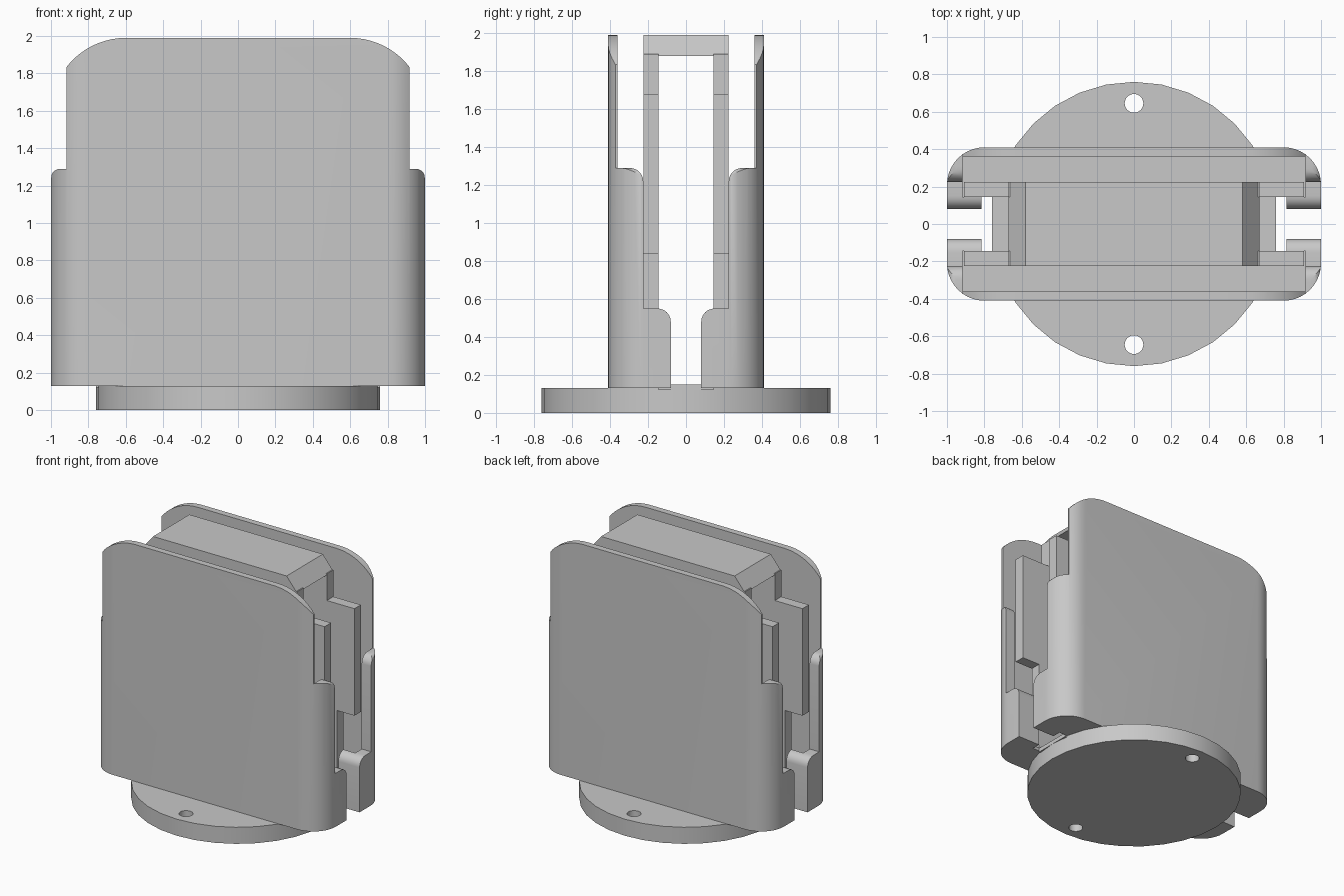
import bpy, bmesh
from math import sin, cos, radians, pi
from mathutils import Matrix

cube = bpy.data.objects.get("Cube")
if cube:
    bpy.data.objects.remove(cube, do_unlink=True)

grey = bpy.data.materials.new("light_grey")
grey.use_nodes = True
grey.diffuse_color = (0.58, 0.58, 0.58, 1)
grey.node_tree.nodes["Principled BSDF"].inputs["Base Color"].default_value = grey.diffuse_color


def arc(cx, cy, r, start, end, steps=10):
    """Points along a circular arc, angles in degrees."""
    angles = [radians(start + (end - start) * i / steps) for i in range(steps + 1)]
    return [(cx + r * cos(a), cy + r * sin(a)) for a in angles]


def mirrored(half):
    """Close a half outline by mirroring it in the first coordinate."""
    return half + [(-u, v) for u, v in reversed(half)]


def prism(name, outline, axis, low, high):
    """Extrude a flat outline along one axis between two levels."""
    place = {"x": lambda u, v, d: (d, u, v),
             "y": lambda u, v, d: (u, d, v),
             "z": lambda u, v, d: (u, v, d)}[axis]
    bm = bmesh.new()
    ends = [[bm.verts.new(place(u, v, d)) for u, v in outline] for d in (low, high)]
    bm.faces.new(ends[0])
    bm.faces.new(ends[1])
    n = len(outline)
    for i in range(n):
        j = (i + 1) % n
        bm.faces.new((ends[0][i], ends[0][j], ends[1][j], ends[1][i]))
    bmesh.ops.recalc_face_normals(bm, faces=bm.faces)
    mesh = bpy.data.meshes.new(name)
    bm.to_mesh(mesh)
    bm.free()
    mesh.materials.append(grey)
    obj = bpy.data.objects.new(name, mesh)
    bpy.context.collection.objects.link(obj)
    return obj


def box(name, x, y0, y1, z0, z1):
    return prism(name, mirrored([(x, z0), (x, z1)]), "y", y0, y1)


def carve(obj, cutter, operation="DIFFERENCE"):
    """Apply a boolean and discard its cutter."""
    mod = obj.modifiers.new("carve", "BOOLEAN")
    mod.operation, mod.object, mod.solver = operation, cutter, "EXACT"
    graph = bpy.context.evaluated_depsgraph_get()
    mesh = bpy.data.meshes.new_from_object(obj.evaluated_get(graph))
    obj.modifiers.clear()
    obj.data = mesh
    bpy.data.objects.remove(cutter, do_unlink=True)


def smooth(obj):
    bpy.ops.object.select_all(action="DESELECT")
    obj.select_set(True)
    bpy.context.view_layer.objects.active = obj
    bpy.ops.object.shade_smooth_by_angle(angle=radians(30))


def turned_copy(obj, name):
    """Duplicate a part half a turn about the vertical axis."""
    copy = bpy.data.objects.new(name, obj.data.copy())
    copy.data.transform(Matrix.Rotation(pi, 4, "Z"))
    bpy.context.collection.objects.link(copy)


# Round base with two screw holes
base = prism("base_disc", arc(0, 0, 0.76, 0, 348.75, 31), "z", 0, 0.13)
for y in (-0.645, 0.645):
    carve(base, prism("hole", arc(0, y, 0.05, 0, 345, 23), "z", -1, 1))
smooth(base)
box("base_bridge", 0.76, -0.145, 0.145, 0.12, 0.15)

# Outer shell: rounded plan, trimmed to its front and side outlines
plan = mirrored([(1, 0.05)] + arc(0.8, 0.21, 0.2, 0, 90))
shell = prism("back_shell", plan, "z", 0.13, 1.99)
front = mirrored([(1.1, 0), (1.1, 1.24), (1, 1.24)] + arc(0.95, 1.24, 0.05, 0, 90, 5)
                 + [(0.917, 1.29)] + arc(0.6, 1.59, 0.4, 37.6, 90))
carve(shell, prism("front_outline", front, "y", -1, 1), "INTERSECT")
side = ([(0.5, 0), (0.08, 0)] + arc(0.15, 0.48, 0.07, 180, 90, 6)
        + [(0.225, 0.55)] + arc(0.295, 1.22, 0.07, 180, 90, 6)
        + [(0.36, 1.29), (0.36, 2.1), (0.5, 2.1)])
carve(shell, prism("side_outline", side, "x", -2, 2), "INTERSECT")

# Pocket inside the shell and the opening between its hooks
carve(shell, box("pocket", 0.917, 0.145, 0.36, 0.155, 2.2))
carve(shell, box("opening", 0.815, -0.2, 0.146, 0, 2.2))
smooth(shell)
turned_copy(shell, "front_shell")

# Stepped inner plates
steps = [(0.76, 0.14), (0.76, 0.84), (0.91, 0.84), (0.91, 1.68), (0.67, 1.68), (0.67, 1.89)]
plate = prism("back_inner_plate", mirrored(steps), "y", 0.145, 0.225)
turned_copy(plate, "front_inner_plate")

# Chamfered bar joining the plates at the top
prism("top_bar", mirrored([(0.67, 1.88), (0.58, 1.99)]), "y", -0.225, 0.225)
